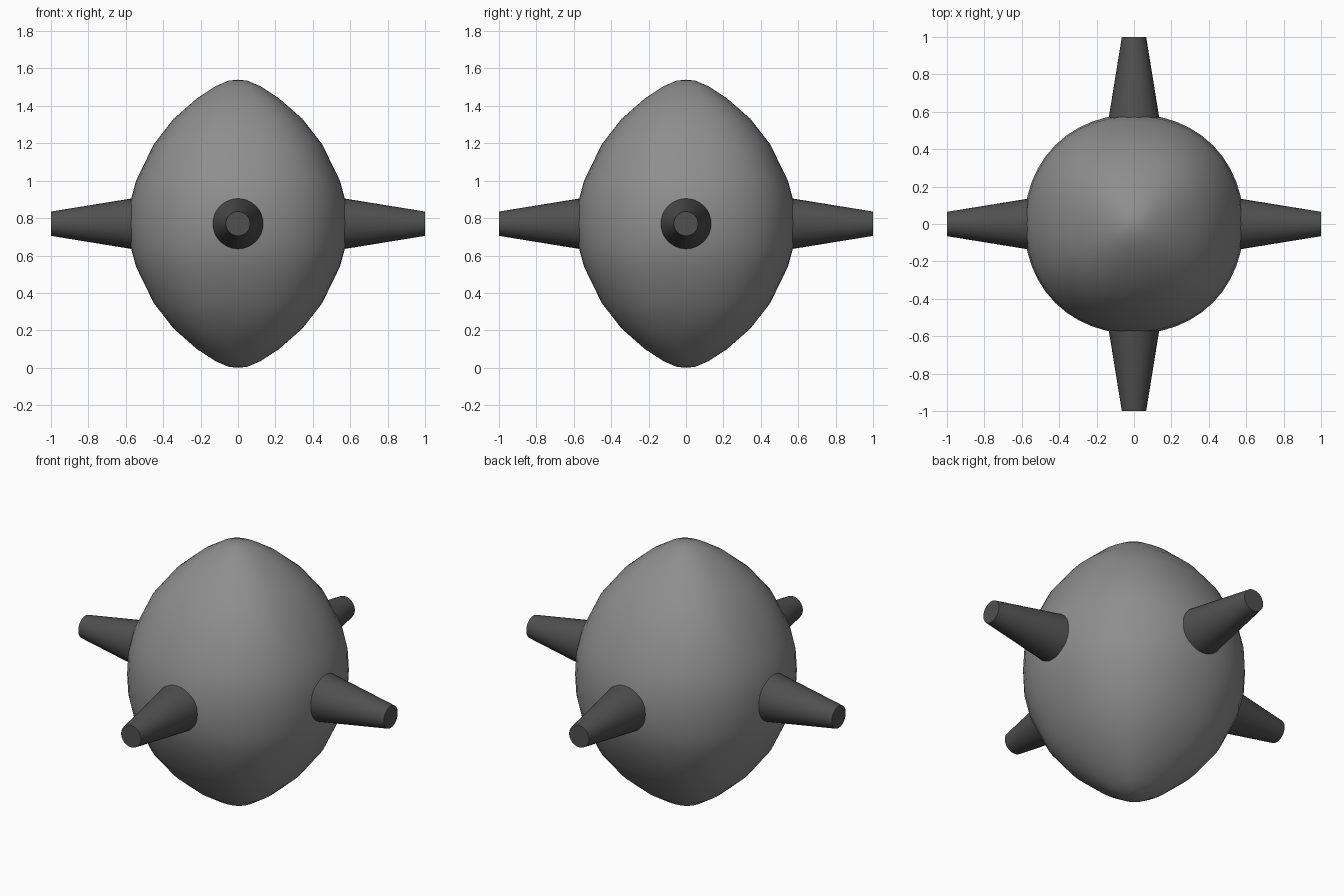
import bpy, bmesh, math
from mathutils import Matrix

if "Cube" in bpy.data.objects:
    bpy.data.objects.remove(bpy.data.objects["Cube"])

MID = 0.77


def material(name, v):
    m = bpy.data.materials.new(name)
    m.diffuse_color = (v, v, v, 1)
    m.use_nodes = True
    m.node_tree.nodes["Principled BSDF"].inputs["Base Color"].default_value = m.diffuse_color
    return m


def make_object(name, bm, mat, angle):
    bmesh.ops.recalc_face_normals(bm, faces=bm.faces)
    me = bpy.data.meshes.new(name)
    bm.to_mesh(me)
    bm.free()
    me.materials.append(mat)
    ob = bpy.data.objects.new(name, me)
    bpy.context.collection.objects.link(ob)
    bpy.ops.object.select_all(action='DESELECT')
    ob.select_set(True)
    bpy.context.view_layer.objects.active = ob
    bpy.ops.object.shade_smooth_by_angle(angle=math.radians(angle))
    return ob


body_grey = material("mid grey", 0.27)
spike_grey = material("dark grey", 0.08)

# Body: pointed ovoid, slightly fuller along the four diagonals
half = [(0.05, 0.765), (0.12, 0.735), (0.22, 0.67), (0.345, 0.56),
        (0.45, 0.425), (0.545, 0.23), (0.575, 0.12)]
profile = half + [(0.587, 0.0)] + [(r, -h) for r, h in reversed(half)]
SIDES = 48
bm = bmesh.new()
rings = []
for r, h in profile:
    bulge = 0.015 + 0.035 * min(1, abs(h) / 0.4)
    ring = []
    for i in range(SIDES):
        a = 2 * math.pi * i / SIDES
        rr = r * (1 + bulge * math.sin(2 * a) ** 2)
        ring.append(bm.verts.new((rr * math.cos(a), rr * math.sin(a), MID + h)))
    rings.append(ring)
top = bm.verts.new((0, 0, 2 * MID))
bottom = bm.verts.new((0, 0, 0))
for i in range(SIDES):
    j = (i + 1) % SIDES
    for a, b in zip(rings, rings[1:]):
        bm.faces.new((a[i], a[j], b[j], b[i]))
    bm.faces.new((top, rings[0][j], rings[0][i]))
    bm.faces.new((bottom, rings[-1][i], rings[-1][j]))
make_object("body", bm, body_grey, 60)

# Four tapered spikes around the middle
for k, name in enumerate(("right", "back", "left", "front")):
    bm = bmesh.new()
    bmesh.ops.create_cone(bm, cap_ends=True, segments=32, radius1=0.146,
                          radius2=0.065, depth=0.5)
    m = (Matrix.Translation((0, 0, MID)) @ Matrix.Rotation(k * math.pi / 2, 4, 'Z')
         @ Matrix.Translation((0.75, 0, 0)) @ Matrix.Rotation(math.pi / 2, 4, 'Y'))
    bm.transform(m)
    make_object(name + "_spike", bm, spike_grey, 40)
